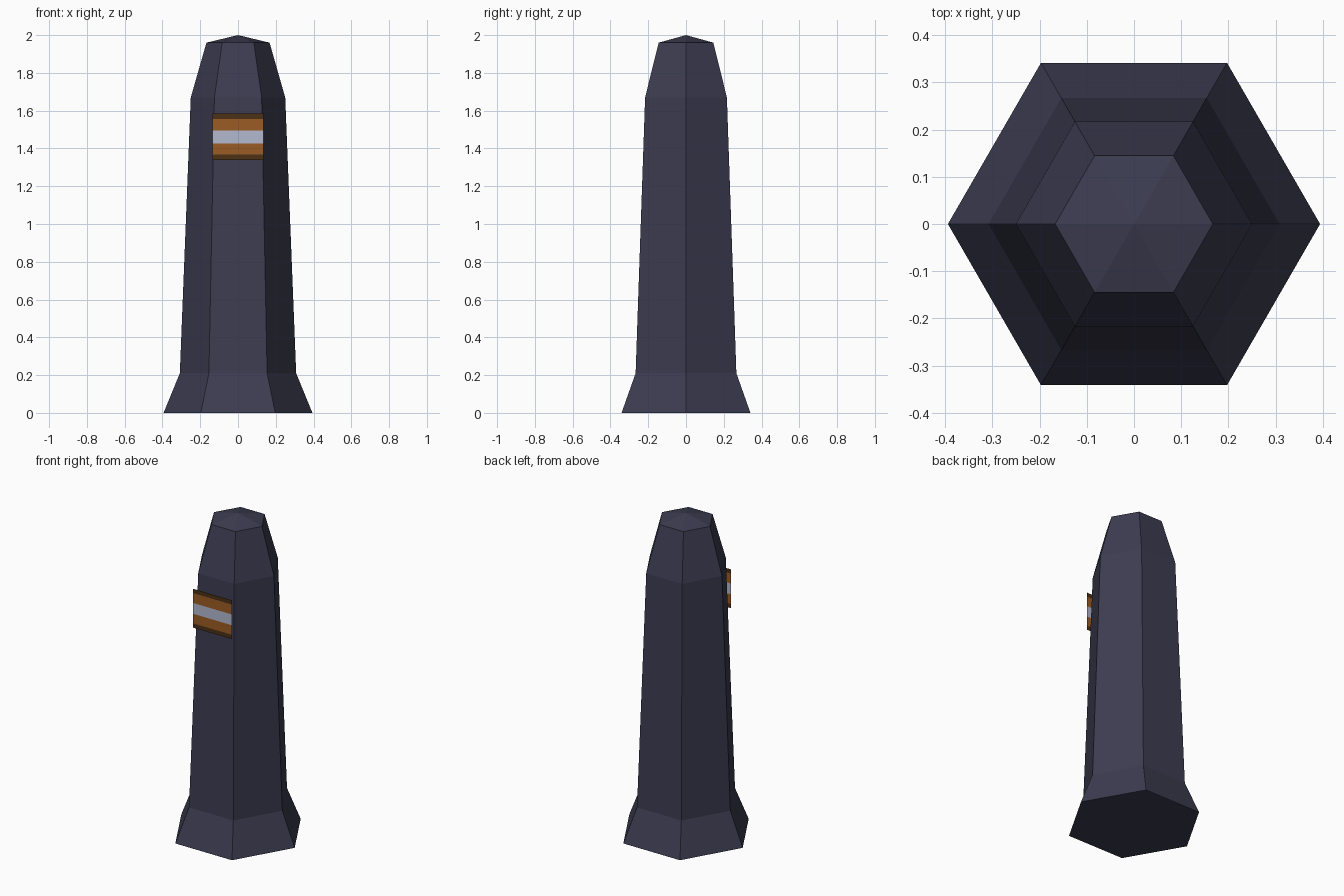
import bpy, bmesh, math

if "Cube" in bpy.data.objects:
    bpy.data.objects.remove(bpy.data.objects["Cube"])


def material(name, rgb):
    m = bpy.data.materials.new(name)
    m.diffuse_color = (*rgb, 1.0)
    m.use_nodes = True
    m.node_tree.nodes["Principled BSDF"].inputs["Base Color"].default_value = m.diffuse_color
    return m


def make_object(name, bm, mats):
    mesh = bpy.data.meshes.new(name)
    bm.to_mesh(mesh)
    bm.free()
    for m in mats:
        mesh.materials.append(m)
    ob = bpy.data.objects.new(name, mesh)
    bpy.context.collection.objects.link(ob)
    return ob


slate = material("dark slate", (0.045, 0.045, 0.082))
amber = material("amber brown", (0.33, 0.108, 0.018))
dark_brown = material("dark brown", (0.072, 0.031, 0.008))
silver = material("pale silver", (0.45, 0.48, 0.63))

# Six-sided pillar: flared foot, tapering shaft, chamfered head, low peak
profile = [(0.394, 0.0), (0.308, 0.21), (0.25, 1.67), (0.167, 1.96)]
bm = bmesh.new()
rings = []
for r, z in profile:
    rings.append([bm.verts.new((r * math.cos(math.radians(60 * k)),
                                r * math.sin(math.radians(60 * k)), z))
                  for k in range(6)])
for lo, hi in zip(rings, rings[1:]):
    for k in range(6):
        j = (k + 1) % 6
        bm.faces.new((lo[k], lo[j], hi[j], hi[k]))
bm.faces.new(rings[0][::-1])
peak = bm.verts.new((0, 0, 2.0))
for k in range(6):
    bm.faces.new((rings[-1][k], rings[-1][(k + 1) % 6], peak))
make_object("pillar", bm, [slate])

# Thin striped badge standing just off the front face
half_width, badge_y = 0.136, -0.254
levels = [1.34, 1.367, 1.427, 1.495, 1.557, 1.584]
stripe_slots = [0, 1, 2, 1, 0]
bm = bmesh.new()
rows = [[bm.verts.new((x, badge_y, z)) for x in (-half_width, half_width)]
        for z in levels]
for lo, hi, slot in zip(rows, rows[1:], stripe_slots):
    f = bm.faces.new((lo[0], lo[1], hi[1], hi[0]))
    f.material_index = slot
make_object("striped_badge", bm, [dark_brown, amber, silver])
